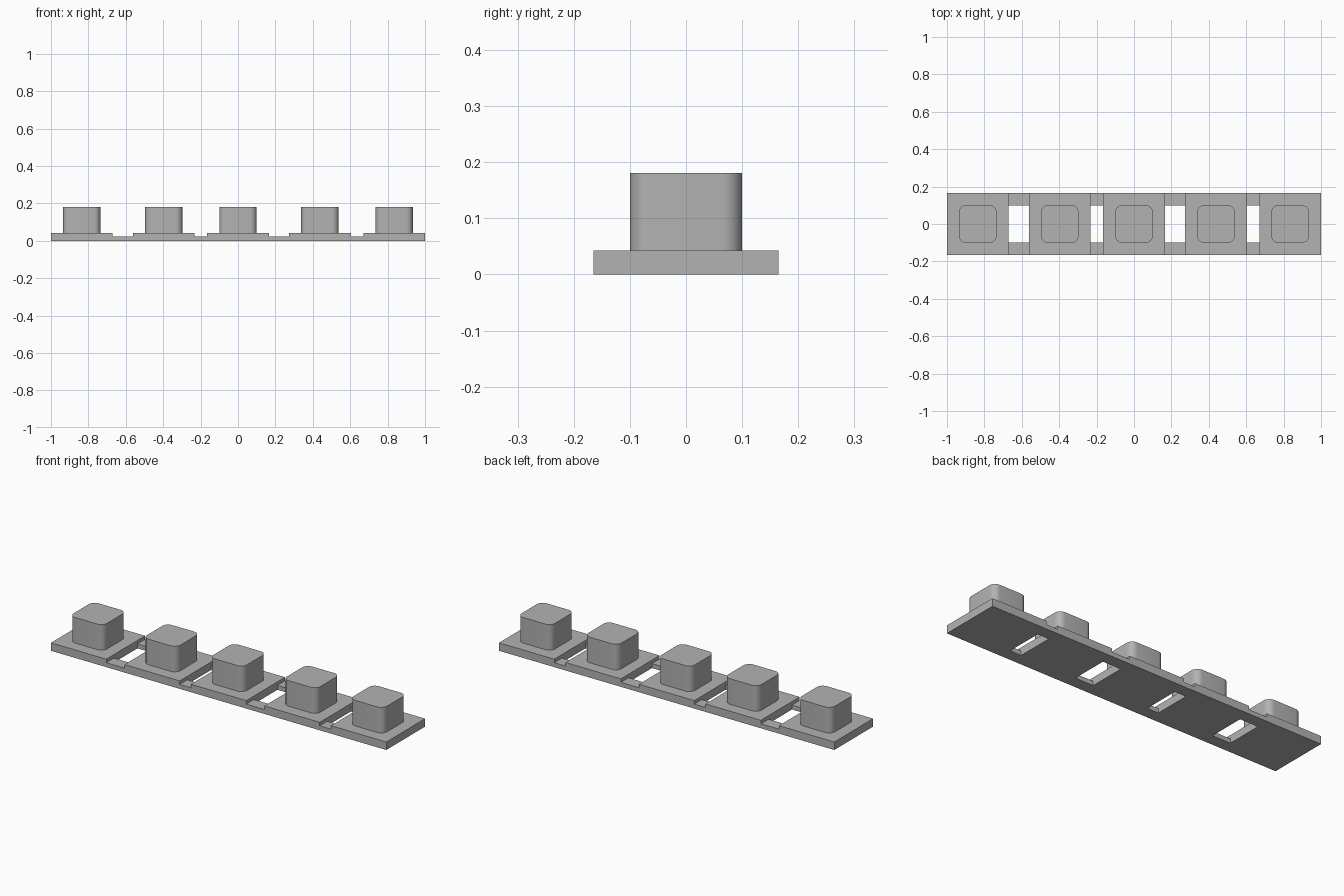
import bpy, bmesh, math
from mathutils import Matrix

cube = bpy.data.objects.get("Cube")
if cube:
    bpy.data.objects.remove(cube, do_unlink=True)

# Single flat colour
grey = bpy.data.materials.new("mid grey")
grey.use_nodes = True
colour = (0.45, 0.45, 0.45, 1)
grey.diffuse_color = colour
grey.node_tree.nodes["Principled BSDF"].inputs["Base Color"].default_value = colour


def box(name, low, high, corner=0):
    """Box between two corners; optionally with rounded vertical edges."""
    size = [b - a for a, b in zip(low, high)]
    centre = [(a + b) / 2 for a, b in zip(low, high)]
    bm = bmesh.new()
    bmesh.ops.create_cube(bm, size=1, matrix=Matrix.Diagonal((*size, 1)))
    if corner:
        upright = [e for e in bm.edges
                   if abs(e.verts[0].co.z - e.verts[1].co.z) > size[2] / 2]
        bmesh.ops.bevel(bm, geom=upright, offset=corner, segments=8,
                        profile=0.5, affect='EDGES')
    mesh = bpy.data.meshes.new(name)
    bm.to_mesh(mesh)
    bm.free()
    mesh.materials.append(grey)
    obj = bpy.data.objects.new(name, mesh)
    obj.location = centre
    bpy.context.collection.objects.link(obj)
    if corner:
        bpy.ops.object.select_all(action='DESELECT')
        obj.select_set(True)
        bpy.context.view_layer.objects.active = obj
        bpy.ops.object.shade_smooth_by_angle(angle=math.radians(30))
    return obj


HALF = 0.165           # half width of a base plate
PLATE_TOP = 0.043
BRIDGE_TOP = 0.024
CAP_HALF = 0.1
CAP_TOP = 0.181
centres = [-0.835, -0.397, 0, 0.438, 0.835]

# Base plates, each carrying a rounded square button
for i, x in enumerate(centres, 1):
    box(f"base_plate_{i}", (x - HALF, -HALF, 0), (x + HALF, HALF, PLATE_TOP))
    box(f"button_{i}", (x - CAP_HALF, -CAP_HALF, PLATE_TOP),
        (x + CAP_HALF, CAP_HALF, CAP_TOP), corner=0.035)

# Thin bridges joining neighbouring plates along the front and back edges
for i, (a, b) in enumerate(zip(centres, centres[1:]), 1):
    for side, y0, y1 in (("front", -HALF, -CAP_HALF), ("back", CAP_HALF, HALF)):
        box(f"{side}_bridge_{i}", (a + HALF, y0, 0), (b - HALF, y1, BRIDGE_TOP))
